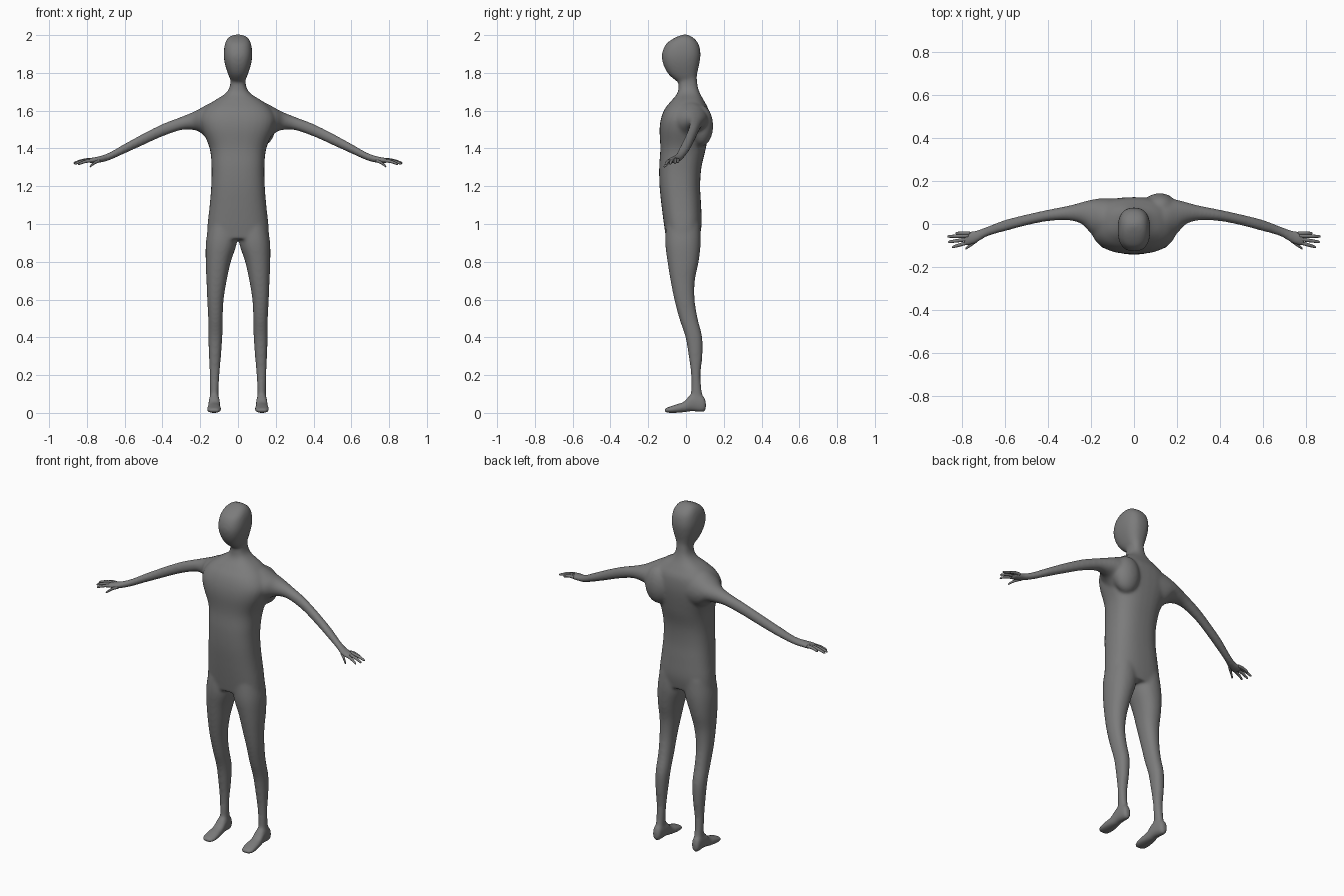
import bpy, bmesh, math
from mathutils import Vector

cube = bpy.data.objects.get("Cube")
if cube:
    bpy.data.objects.remove(cube, do_unlink=True)

skin = bpy.data.materials.new("plain grey")
skin.use_nodes = True
grey = (0.2, 0.2, 0.2, 1)
skin.diffuse_color = grey
skin.node_tree.nodes["Principled BSDF"].inputs["Base Color"].default_value = grey


def spline(rows, steps):
    """Smooth the rows with a Catmull-Rom curve."""
    rows = [Vector(r) for r in rows]
    out = []
    for i in range(len(rows) - 1):
        p0, p1 = rows[max(i - 1, 0)], rows[i]
        p2, p3 = rows[i + 1], rows[min(i + 2, len(rows) - 1)]
        for s in range(steps):
            t = s / steps
            out.append(p1 + (p2 - p0) * t / 2 + (p0 * 2 - p1 * 5 + p2 * 4 - p3) * t * t / 2
                       + (p1 * 3 - p0 - p2 * 3 + p3) * t ** 3 / 2)
    return out + [rows[-1]]


def loft(bm, axis, rows, power=2.0, side=1, steps=5, sides=32):
    """Loft rounded sections; a row is (position, min and max of the other two axes)."""
    others = [a for a in range(3) if a != axis]
    rings = []
    for pos, a0, a1, b0, b1 in spline(rows, steps):
        ring = []
        for k in range(sides):
            ang = 2 * math.pi * k / sides
            c, s = math.cos(ang), math.sin(ang)
            co = [0, 0, 0]
            co[axis] = pos
            co[others[0]] = (a0 + a1) / 2 + (a1 - a0) / 2 * math.copysign(abs(c) ** (2 / power), c)
            co[others[1]] = (b0 + b1) / 2 + (b1 - b0) / 2 * math.copysign(abs(s) ** (2 / power), s)
            co[0] *= side
            ring.append(bm.verts.new(co))
        rings.append(ring)
    faces = [bm.faces.new(rings[0]), bm.faces.new(rings[-1])]
    for r, q in zip(rings, rings[1:]):
        for k in range(sides):
            n = (k + 1) % sides
            faces.append(bm.faces.new((r[k], r[n], q[n], q[k])))
    bmesh.ops.recalc_face_normals(bm, faces=faces)


def make_object(name, bm):
    mesh = bpy.data.meshes.new(name)
    bm.to_mesh(mesh)
    bm.free()
    mesh.materials.append(skin)
    mesh.shade_smooth()
    obj = bpy.data.objects.new(name, mesh)
    bpy.context.collection.objects.link(obj)
    return obj


# Trunk: height, half width, front, back
trunk = [(.92, .165, -.105, .07), (1.0, .161, -.117, .083), (1.1, .15, -.13, .08),
         (1.2, .142, -.14, .075), (1.3, .14, -.142, .082), (1.4, .15, -.136, .105),
         (1.5, .19, -.14, .122), (1.56, .2, -.132, .125), (1.61, .175, -.112, .118),
         (1.65, .13, -.08, .097), (1.69, .068, -.047, .075), (1.73, .043, -.04, .062),
         (1.8, .04, -.04, .055)]
# Head
head = [(1.745, .025, -.03, .045), (1.765, .04, -.062, .055), (1.8, .055, -.098, .06),
        (1.85, .07, -.122, .071), (1.9, .076, -.127, .077), (1.95, .07, -.108, .068),
        (1.98, .057, -.07, .046), (1.996, .038, -.036, .022), (2.003, .015, -.015, .005)]
# Arm, from chest to palm
arm = [(.08, -.1, .12, 1.42, 1.665), (.15, -.075, .12, 1.44, 1.64), (.2, -.045, .113, 1.485, 1.612),
       (.24, -.003, .103, 1.498, 1.592), (.3, .016, .087, 1.497, 1.568), (.4, .013, .067, 1.463, 1.53),
       (.5, -.007, .045, 1.418, 1.48), (.6, -.034, .02, 1.373, 1.425), (.68, -.057, -.01, 1.337, 1.38),
       (.73, -.086, -.028, 1.324, 1.361), (.77, -.102, -.035, 1.321, 1.352), (.795, -.1, -.04, 1.325, 1.347)]
# Leg, from hip to ankle
leg = [(1.0, 0, .155, -.105, .075), (.9, .006, .17, -.11, .078), (.8, .038, .171, -.098, .067),
       (.7, .06, .167, -.082, .047), (.6, .076, .163, -.062, .046), (.5, .081, .158, -.036, .062),
       (.4, .083, .157, -.003, .086), (.3, .09, .154, .014, .087), (.2, .098, .15, .027, .077),
       (.1, .103, .148, .027, .086), (.03, .1, .152, .03, .1)]
# Foot, from heel to toe
foot = [(.105, .112, .143, .015, .06), (.09, .103, .152, .004, .09), (.03, .096, .155, .008, .1),
        (-.01, .093, .16, .003, .06), (-.05, .089, .164, 0, .046), (-.09, .09, .165, 0, .032),
        (-.115, .1, .152, .002, .022)]

bm = bmesh.new()
loft(bm, 2, [(z, -w, w, f, b) for z, w, f, b in trunk], 2.5)
loft(bm, 2, [(z, -w, w, f, b) for z, w, f, b in head], 2.5)
for side in (1, -1):
    loft(bm, 0, arm, 2.0, side)
    loft(bm, 2, leg, 2.2, side)
    loft(bm, 1, foot, 2.4, side)

# Left shoulder blade stands out a little
blade = bmesh.ops.create_uvsphere(bm, u_segments=24, v_segments=16, radius=1)["verts"]
for v in blade:
    v.co = Vector((.12 + v.co.x * .08, .08 + v.co.y * .064, 1.52 + v.co.z * .11))

# Fuse the parts into one smooth skin
body = make_object("body", bm)
remesh = body.modifiers.new("fuse", "REMESH")
remesh.mode = "VOXEL"
remesh.voxel_size = .007
remesh.use_smooth_shade = True
smooth = body.modifiers.new("blend", "SMOOTH")
smooth.factor = .5
smooth.iterations = 18

# Fingers and thumb: root, tip
digits = [((.765, -.043, 1.34), (.832, -.043, 1.327)),
          ((.77, -.055, 1.342), (.87, -.058, 1.322)),
          ((.77, -.07, 1.34), (.866, -.084, 1.318)),
          ((.77, -.085, 1.336), (.848, -.108, 1.315)),
          ((.73, -.075, 1.336), (.785, -.115, 1.303))]
for side, label in ((1, "left"), (-1, "right")):
    bm = bmesh.new()
    for root, tip in digits:
        a, b = Vector(root), Vector(tip)
        rows = []
        for t, r in ((0, .009), (.4, .0085), (.7, .0075), (.93, .006), (1, .002)):
            p = a.lerp(b, t)
            p.z += .005 * math.sin(math.pi * t)
            rows.append((p.x, p.y - r, p.y + r, p.z - r, p.z + r))
        loft(bm, 0, rows, 2.0, side, 3, 12)
    make_object(label + "_fingers", bm)
